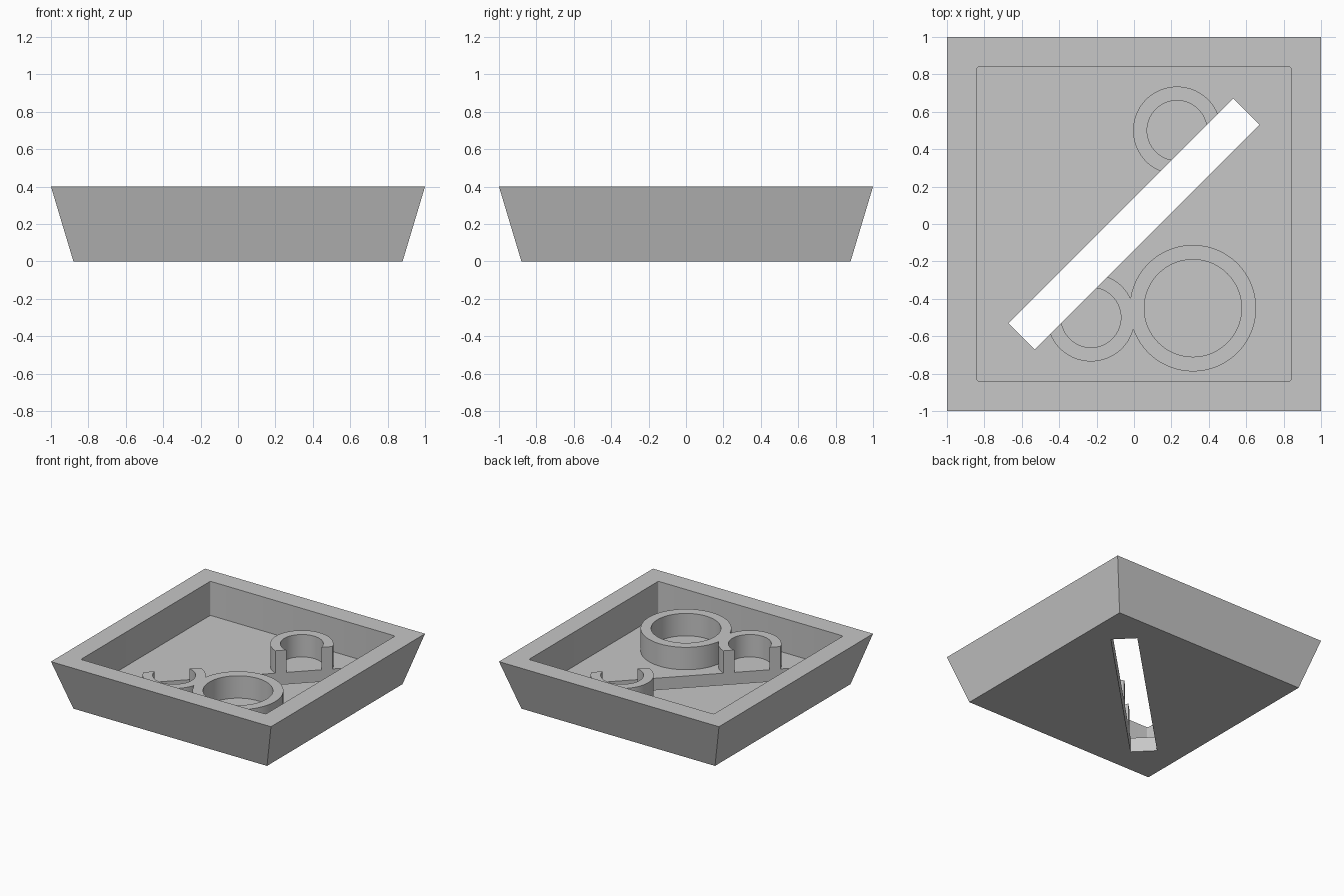
import bpy, bmesh, math
from mathutils import Matrix

if "Cube" in bpy.data.objects:
    bpy.data.objects.remove(bpy.data.objects["Cube"], do_unlink=True)

HEIGHT, FLOOR, RING_TOP = 0.4, 0.12, 0.304

grey = bpy.data.materials.new("plain grey")
grey.use_nodes = True
grey.diffuse_color = (0.57, 0.57, 0.57, 1)
grey.node_tree.nodes["Principled BSDF"].inputs["Base Color"].default_value = grey.diffuse_color


def add_object(name, bm):
    mesh = bpy.data.meshes.new(name)
    bmesh.ops.recalc_face_normals(bm, faces=bm.faces)
    bm.to_mesh(mesh)
    bm.free()
    mesh.materials.append(grey)
    obj = bpy.data.objects.new(name, mesh)
    bpy.context.collection.objects.link(obj)
    return obj


def box(name, width, depth, z0, z1, angle=0.0, flare=1.0, corner=0.0):
    """Box on the centre, optionally turned, flared at the top, or with rounded upright edges."""
    bm = bmesh.new()
    bmesh.ops.create_cube(bm, size=1)
    for v in bm.verts:
        grow = flare if v.co.z > 0 else 1
        v.co = (v.co.x * width * grow, v.co.y * depth * grow, z1 if v.co.z > 0 else z0)
    if corner:
        upright = [e for e in bm.edges if abs(e.verts[0].co.z - e.verts[1].co.z) > 0.01]
        bmesh.ops.bevel(bm, geom=upright, offset=corner, segments=3, profile=0.5, affect='EDGES')
    bm.transform(Matrix.Rotation(angle, 4, 'Z'))
    return add_object(name, bm)


def cylinder(name, x, y, radius, z0, z1):
    bm = bmesh.new()
    bmesh.ops.create_cone(bm, cap_ends=True, segments=96, radius1=radius, radius2=radius,
                          depth=z1 - z0, matrix=Matrix.Translation((x, y, (z0 + z1) / 2)))
    return add_object(name, bm)


def combine(target, tool, operation):
    """Apply a boolean and discard the tool."""
    mod = target.modifiers.new(operation.lower(), 'BOOLEAN')
    mod.operation, mod.object, mod.solver = operation, tool, 'EXACT'
    bpy.context.view_layer.objects.active = target
    bpy.ops.object.modifier_apply(modifier=mod.name)
    bpy.data.objects.remove(tool, do_unlink=True)


# Flared tray with a straight-sided cavity
tray = box("tray", 1.76, 1.76, 0, HEIGHT, flare=2 / 1.76)
combine(tray, box("cavity", 1.68, 1.68, FLOOR, 0.6, corner=0.012), 'DIFFERENCE')

# Ring walls: centre, outer radius, inner radius
rings = [(0.315, -0.45, 0.338, 0.26), (-0.23, -0.5, 0.235, 0.16), (0.23, 0.5, 0.235, 0.16)]
walls = None
for x, y, outer, inner in rings:
    wall = cylinder("ring_wall", x, y, outer, FLOOR / 2, RING_TOP)
    if walls:
        combine(walls, wall, 'UNION')
    else:
        walls = wall
for x, y, outer, inner in rings:
    combine(walls, cylinder("bore", x, y, inner, 0, 0.5), 'DIFFERENCE')
combine(tray, walls, 'UNION')

# Diagonal slot through the floor and the small rings
combine(tray, box("slot", 1.7, 0.2, -0.2, 0.6, angle=math.pi / 4), 'DIFFERENCE')

# Smooth the round walls, keep the edges crisp
bpy.ops.object.select_all(action='DESELECT')
tray.select_set(True)
bpy.context.view_layer.objects.active = tray
bpy.ops.object.shade_smooth_by_angle(angle=math.radians(30))
